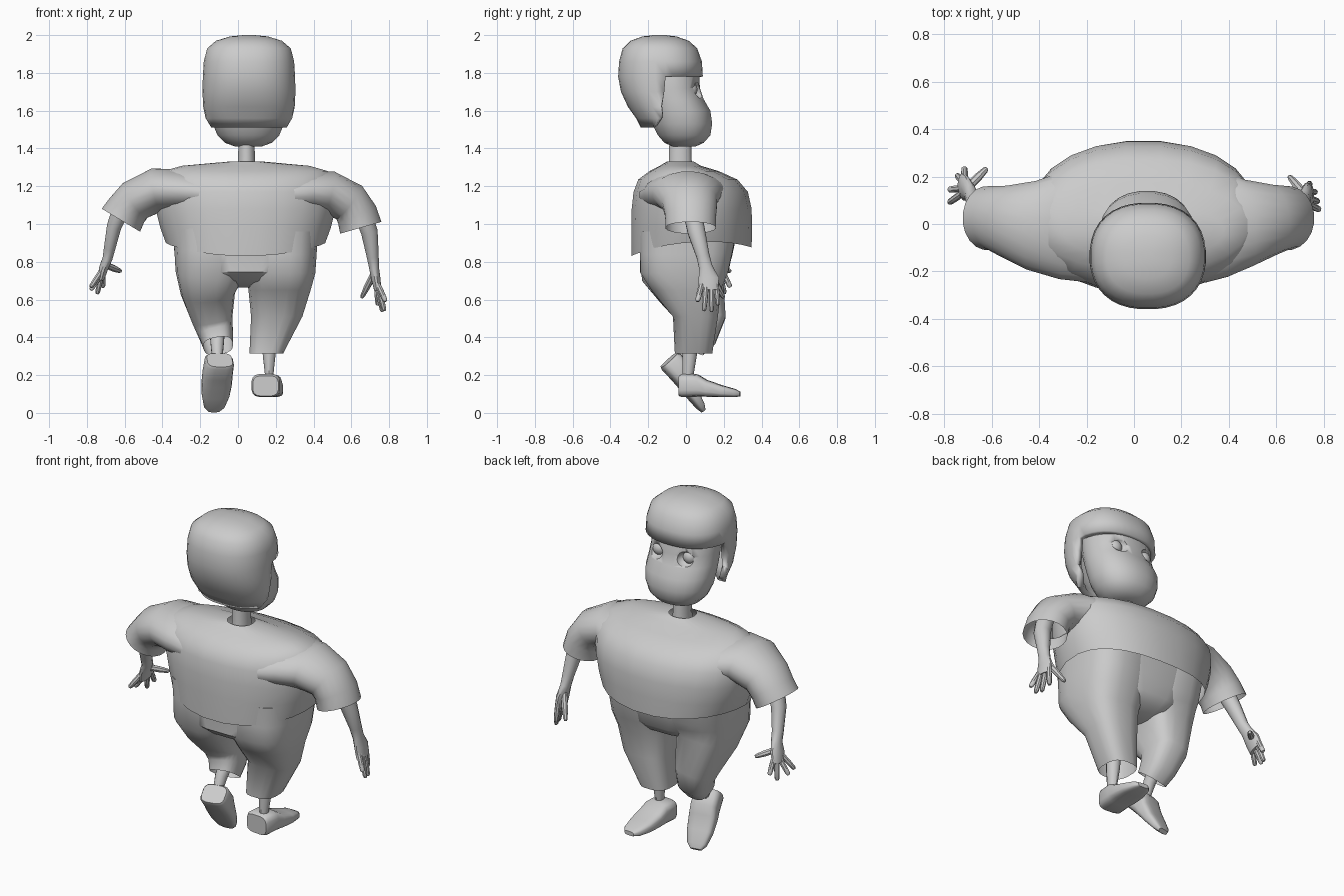
import bpy, bmesh, math
from mathutils import Vector

Z = Vector((0, 0, 1))


def finish(name, bm, angle=40):
    bmesh.ops.recalc_face_normals(bm, faces=bm.faces)
    me = bpy.data.meshes.new(name)
    bm.to_mesh(me)
    bm.free()
    ob = bpy.data.objects.new(name, me)
    bpy.context.collection.objects.link(ob)
    bpy.ops.object.select_all(action='DESELECT')
    ob.select_set(True)
    bpy.context.view_layer.objects.active = ob
    bpy.ops.object.shade_smooth_by_angle(angle=math.radians(angle))
    return ob


def loft(rings, n=16, p=2.0, caps=(True, True), axis=None, hint=(0, 1, 0)):
    """Skin superellipse rings (x, y, z, ru, rv); rings follow the path unless axis is fixed."""
    bm = bmesh.new()
    cs = [Vector(r[:3]) for r in rings]
    hint = Vector(hint)
    loops = []
    for i, r in enumerate(rings):
        t = axis or (cs[min(i + 1, len(cs) - 1)] - cs[max(i - 1, 0)]).normalized()
        u = hint.cross(t).normalized()
        v = t.cross(u)
        loop = []
        for k in range(n):
            a = 2 * math.pi * (k + 0.5) / n
            c, s = math.cos(a), math.sin(a)
            loop.append(bm.verts.new(cs[i] + u * r[3] * math.copysign(abs(c) ** (2 / p), c)
                                     + v * r[4] * math.copysign(abs(s) ** (2 / p), s)))
        loops.append(loop)
    for a, b in zip(loops, loops[1:]):
        for k in range(n):
            bm.faces.new((a[k], a[(k + 1) % n], b[(k + 1) % n], b[k]))
    if caps[0]:
        bm.faces.new(loops[0])
    if caps[1]:
        bm.faces.new(loops[-1])
    return bm


def ball(name, loc, r, scale=(1, 1, 1)):
    bm = bmesh.new()
    bmesh.ops.create_uvsphere(bm, u_segments=16, v_segments=10, radius=r)
    bmesh.ops.scale(bm, vec=scale, verts=bm.verts)
    bmesh.ops.translate(bm, vec=loc, verts=bm.verts)
    return finish(name, bm)


# Shirt body, hem raised at the sides
bm = loft([(.04, .03, .86, .425, .32), (.04, .03, .98, .455, .322), (.04, .03, 1.08, .48, .32),
           (.04, .025, 1.17, .485, .305), (.04, .01, 1.235, .475, .265), (.04, -.01, 1.28, .44, .185),
           (.04, -.03, 1.308, .34, .11), (.042, -.03, 1.332, .075, .07)],
          n=24, p=2.2, caps=(False, False), axis=Z)
for v in bm.verts:
    if v.co.z < .87:
        v.co.z = .85 + .07 * v.co.y + .05 * ((v.co.x - .04) / .42) ** 2
finish("shirt", bm)

# Sleeves, flaring into the shoulders
finish("left_sleeve", loft([(-.22, .0, 1.165, .10, .25), (-.32, -.01, 1.175, .115, .225),
                            (-.43, -.005, 1.18, .118, .19), (-.545, .015, 1.125, .113, .15),
                            (-.59, .025, 1.07, .113, .137), (-.62, .025, 1.02, .12, .135)],
                           n=20, caps=(True, False)))
finish("right_sleeve", loft([(.30, .0, 1.155, .10, .25), (.39, .0, 1.165, .115, .225),
                             (.48, .005, 1.165, .118, .185), (.588, .02, 1.115, .112, .148),
                             (.63, .025, 1.05, .111, .137), (.65, .025, .98, .115, .135)],
                            n=20, caps=(True, False)))

# Trousers: legs run up to the waist, a narrower hip block bridges them; left knee bent
finish("trouser_hips", loft([(.04, 0, .665, .11, .09), (.04, -.005, .70, .16, .19), (.04, -.01, .745, .20, .236),
                             (.04, 0, .84, .26, .246), (.04, .01, .96, .30, .262)],
                            n=20, p=4, axis=Z))
finish("right_trouser_leg", loft([(.225, .01, .96, .20, .26), (.22, 0, .84, .198, .245),
                                  (.225, -.01, .74, .186, .233), (.22, .0, .65, .166, .185),
                                  (.205, .05, .51, .137, .12), (.15, .04, .315, .09, .10)],
                                 n=20, p=2.8, caps=(True, False), axis=Z))
finish("left_trouser_leg", loft([(-.145, .01, .96, .20, .26), (-.14, 0, .84, .198, .245),
                                 (-.15, -.005, .74, .182, .233), (-.16, .03, .65, .145, .18),
                                 (-.135, .09, .49, .107, .122), (-.115, .065, .41, .09, .10),
                                 (-.105, .025, .355, .078, .08)], n=20, p=2.8, caps=(True, False)))

# Shins
finish("right_shin", loft([(.16, .02, .42, .042, .042), (.165, .02, .32, .037, .04),
                           (.165, .01, .19, .022, .028)], n=10))
finish("left_shin", loft([(-.11, .06, .43, .042, .042), (-.11, 0, .35, .035, .037),
                          (-.11, -.04, .26, .025, .028)], n=10))

# Shoes: one shape, placed twice
for name, loc, rot in (("right_shoe", (.15, .01, .205), (0, 0, -5)),
                       ("left_shoe", (-.11, -.015, .288), (-48, 0, 10))):
    bm = loft([(0, -.045, -.062, .054, .068), (0, -.03, -.06, .062, .076), (0, .05, -.06, .06, .078),
               (0, .10, -.075, .045, .08), (0, .18, -.09, .032, .074), (0, .25, -.1, .022, .056),
               (0, .278, -.105, .012, .032)], n=16, p=3.6, axis=Vector((0, 1, 0)), hint=(1, 0, 0))
    ob = finish(name, bm)
    ob.location = loc
    ob.rotation_euler = [math.radians(a) for a in rot]

# Arms with palms, then fingers from base to tip
finish("right_arm", loft([(.65, .03, 1.08, .05, .05), (.695, .055, .96, .046, .048), (.713, .09, .83, .033, .036),
                          (.72, .105, .77, .027, .037), (.73, .12, .71, .025, .056),
                          (.74, .12, .65, .02, .054)], n=12))
finish("left_arm", loft([(-.61, .03, 1.1, .05, .05), (-.655, .06, .99, .04, .045), (-.68, .105, .87, .031, .035),
                         (-.69, .13, .82, .027, .037), (-.71, .15, .77, .025, .054),
                         (-.725, .165, .715, .02, .052)], n=12))
HANDS = {
    "right": [((.745, .08, .67), (.782, .06, .59)), ((.745, .105, .66), (.775, .095, .54)),
              ((.74, .135, .66), (.765, .135, .535)), ((.735, .16, .67), (.74, .17, .57)),
              ((.715, .13, .73), (.655, .20, .61))],
    "left": [((-.73, .125, .74), (-.78, .09, .665)), ((-.73, .15, .725), (-.78, .145, .65)),
             ((-.725, .18, .725), (-.745, .205, .63)), ((-.715, .2, .735), (-.715, .235, .665)),
             ((-.695, .16, .78), (-.62, .235, .75))],
}
for side, fingers in HANDS.items():
    for i, (a, b) in enumerate(fingers):
        a, b = Vector(a), Vector(b)
        r = .018 if i == 4 else .015
        finish(f"{side}_finger_{i + 1}", loft([(*(a - (b - a) * .12), r, r), (*a.lerp(b, .5), r, r),
                                               (*a.lerp(b, .9), .013, .013), (*b, .008, .008)],
                                              n=8, hint=(.1, 1, .1)))

# Neck
finish("neck", loft([(.045, -.03, 1.27, .052, .07), (.045, -.03, 1.34, .046, .062),
                     (.045, -.03, 1.46, .044, .06)], n=12, axis=Z))

# Face
face = finish("face", loft([(.055, -.01, 1.41, .07, .06), (.055, -.01, 1.43, .125, .105),
                            (.055, -.01, 1.47, .165, .14), (.055, -.02, 1.53, .19, .16),
                            (.055, -.035, 1.60, .20, .165), (.055, -.06, 1.66, .20, .155),
                            (.055, -.08, 1.72, .197, .155), (.055, -.09, 1.80, .195, .16),
                            (.055, -.1, 1.9, .16, .13)], n=24, p=2.2, axis=Z), 50)

# Eyes set in carved sockets
for side, x in (("left", -.045), ("right", .155)):
    cut = ball(f"{side}_socket_cutter", (x, .08, 1.71), .052, (1, 1, .85))
    cut.hide_render = True
    cut.display_type = 'WIRE'
    m = face.modifiers.new("socket", 'BOOLEAN')
    m.object = cut
    m.operation = 'DIFFERENCE'
    ball(f"{side}_eye", (x, .018, 1.71), .043)

# Hair cap: full shell, face opening removed and its edge straightened, then thickened inward
H = [(2.0, -.14, .03, .03), (1.993, -.14, .10, .09), (1.97, -.14, .175, .155), (1.93, -.138, .222, .198),
     (1.86, -.135, .24, .22), (1.78, -.135, .245, .225), (1.70, -.13, .247, .215),
     (1.62, -.12, .243, .188), (1.56, -.10, .23, .165), (1.51, -.09, .20, .15)]
bm = loft([(.058, cy, z, rx, ry) for z, cy, rx, ry in H], n=36, p=2.3, caps=(True, False), axis=Z)
gone = [f for f in bm.faces if f.calc_center_median().z < 1.78 and f.calc_center_median().y > -.12]
bmesh.ops.delete(bm, geom=gone, context='FACES')
for v in bm.verts:
    if v.is_boundary and v.co.z < 1.77 and v.co.y > -.18:
        v.co.y = -.115 if v.co.z > 1.65 else -.13 if v.co.z > 1.55 else -.17
hair = finish("hair", bm, 50)
s = hair.modifiers.new("thickness", 'SOLIDIFY')
s.thickness = .035
s.offset = -1
